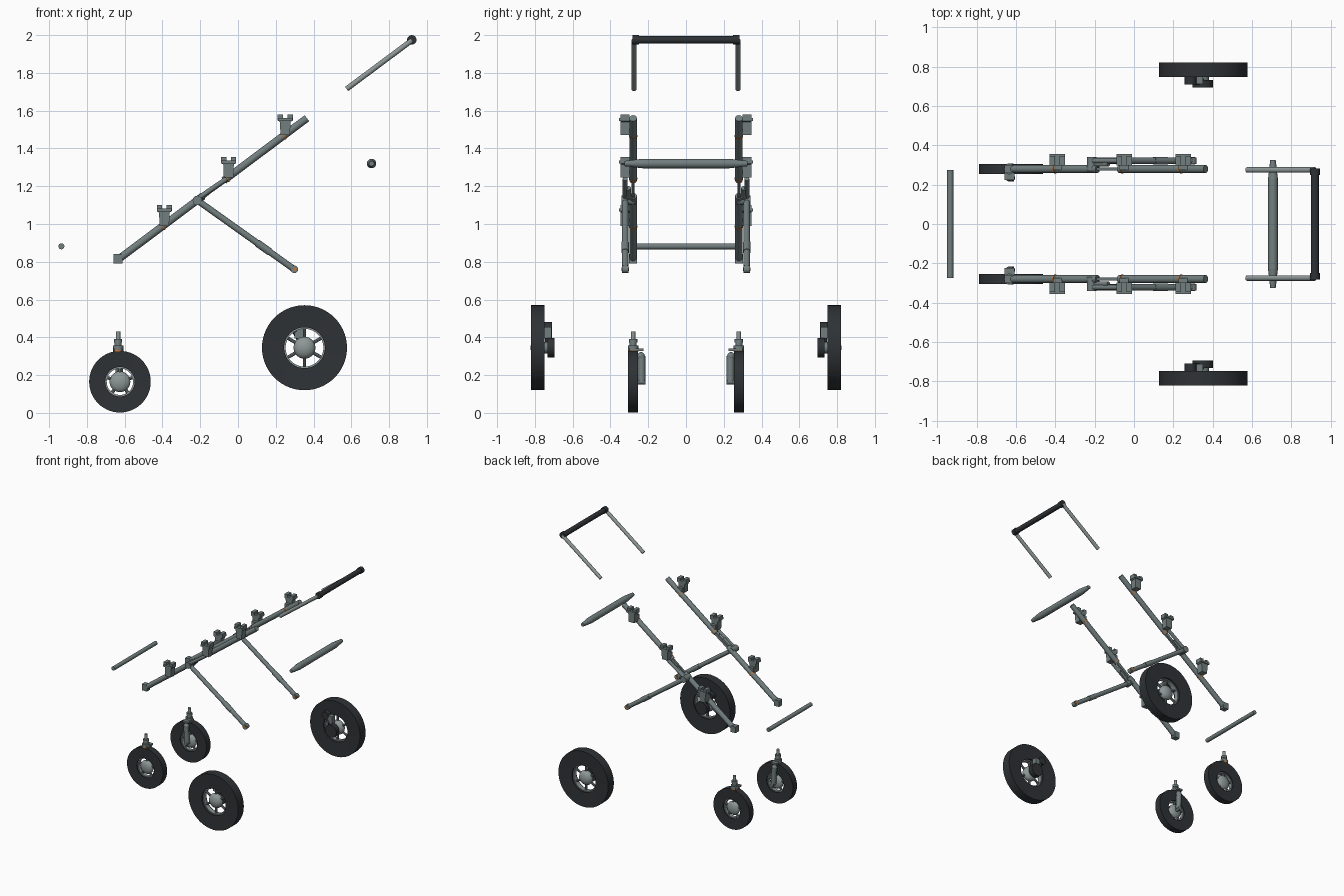
import bpy, bmesh
from math import cos, sin, pi
from mathutils import Vector, Matrix

cube = bpy.data.objects.get("Cube")
if cube:
    bpy.data.objects.remove(cube)


def material(name, rgb):
    m = bpy.data.materials.new(name)
    m.use_nodes = True
    m.diffuse_color = (*rgb, 1)
    m.node_tree.nodes["Principled BSDF"].inputs["Base Color"].default_value = (*rgb, 1)
    return m


METAL = material("grey metal", (0.17, 0.21, 0.21))
LIGHT = material("light metal", (0.27, 0.31, 0.31))
RUBBER = material("black rubber", (0.028, 0.032, 0.036))
ORANGE = material("orange trim", (0.55, 0.17, 0.03))


def finish(name, bm, mat):
    bmesh.ops.recalc_face_normals(bm, faces=bm.faces)
    me = bpy.data.meshes.new(name)
    bm.to_mesh(me)
    bm.free()
    me.materials.append(mat)
    ob = bpy.data.objects.new(name, me)
    bpy.context.collection.objects.link(ob)
    bpy.ops.object.select_all(action="DESELECT")
    ob.select_set(True)
    bpy.context.view_layer.objects.active = ob
    bpy.ops.object.shade_smooth_by_angle()
    return ob


def tube(name, a, b, r, mat, r2=None, sides=20):
    a, b = Vector(a), Vector(b)
    turn = (b - a).to_track_quat("Z", "Y").to_matrix().to_4x4()
    bm = bmesh.new()
    bmesh.ops.create_cone(bm, cap_ends=True, segments=sides, radius1=r,
                          radius2=r if r2 is None else r2, depth=(b - a).length,
                          matrix=Matrix.Translation((a + b) / 2) @ turn)
    return finish(name, bm, mat)


def ball(name, c, size, mat):
    bm = bmesh.new()
    bmesh.ops.create_uvsphere(bm, u_segments=24, v_segments=14, radius=1,
                              matrix=Matrix.Translation(c) @ Matrix.Diagonal((*size, 1)))
    return finish(name, bm, mat)


def box(name, c, size, mat):
    bm = bmesh.new()
    bmesh.ops.create_cube(bm, size=1, matrix=Matrix.Translation(c) @ Matrix.Diagonal((*size, 1)))
    return finish(name, bm, mat)


def ring(name, c, profile, mat, steps=56):
    """Closed (radius, y) profile revolved around the y axis."""
    bm = bmesh.new()
    verts = [bm.verts.new((r, y, 0)) for r, y in profile]
    edges = [bm.edges.new((verts[i - 1], verts[i])) for i in range(len(verts))]
    bmesh.ops.spin(bm, geom=verts + edges, cent=(0, 0, 0), axis=(0, 1, 0),
                   angle=2 * pi, steps=steps, use_merge=True)
    bmesh.ops.remove_doubles(bm, verts=bm.verts, dist=1e-5)
    bmesh.ops.translate(bm, verts=bm.verts, vec=c)
    return finish(name, bm, mat)


def slab(name, outline, y0, y1, mat):
    """Outline in x and z, extruded along y."""
    bm = bmesh.new()
    face = bm.faces.new([bm.verts.new((x, y0, z)) for x, z in outline])
    out = bmesh.ops.extrude_face_region(bm, geom=[face])
    bmesh.ops.translate(bm, verts=[v for v in out["geom"] if isinstance(v, bmesh.types.BMVert)],
                        vec=(0, y1 - y0, 0))
    return finish(name, bm, mat)


def wheel(name, c, outer, inner, hub, half, spokes):
    cx, cy, cz = c
    ring(name + "_tyre", c, [(inner + 0.008, -half * 0.85), (outer, -half),
                             (outer, half), (inner + 0.008, half * 0.85)], RUBBER)
    ring(name + "_rim", c, [(inner, -half * 0.5), (inner + 0.012, -half * 0.5),
                            (inner + 0.012, half * 0.5), (inner, half * 0.5)], LIGHT)
    ball(name + "_hub", c, (hub, half * 1.05, hub), LIGHT)
    for i in range(spokes):
        a = 2 * pi * i / spokes + pi / 2
        d = Vector((cos(a), 0, sin(a)))
        tube(name + "_spoke", Vector(c) + d * hub * 0.6, Vector(c) + d * (inner + 0.005),
             0.009, METAL, sides=8)


# Main frame line in x and z
LOW, HIGH = Vector((-0.635, 0, 0.812)), Vector((0.365, 0, 1.56))


def on_frame(x, y):
    p = LOW.lerp(HIGH, (x - LOW.x) / (HIGH.x - LOW.x))
    return Vector((x, y, p.z))


for s, side in ((1, "left"), (-1, "right")):
    y = 0.28 * s
    # Folding side tubes with a thin hinge between them
    tube(side + "_lower_tube", on_frame(-0.635, y), on_frame(-0.185, y), 0.02, METAL)
    tube(side + "_upper_tube", on_frame(-0.075, y), on_frame(0.365, y), 0.02, METAL)
    slab(side + "_hinge_link", [(-0.21, 1.115), (-0.19, 1.155), (-0.06, 1.255), (-0.05, 1.23),
                                (-0.12, 1.18)], s * 0.272, s * 0.288, METAL)
    tube(side + "_hinge_arm", (-0.13, s * 0.305, 1.19), (-0.2, s * 0.305, 1.135), 0.013, METAL)
    box(side + "_tube_foot", (-0.635, y, 0.816), (0.046, 0.042, 0.05), METAL)

    # Rear leg with pivot, collar and open end
    top, end = Vector((-0.215, s * 0.322, 1.125)), Vector((0.295, s * 0.322, 0.762))
    tube(side + "_rear_leg", top, end, 0.017, METAL)
    tube(side + "_leg_collar", top.lerp(end, 0.62), top.lerp(end, 0.75), 0.02, METAL)
    tube(side + "_leg_pivot", (-0.215, s * 0.27, 1.125), (-0.215, s * 0.342, 1.125), 0.025, METAL)
    tube(side + "_leg_end", (0.298, s * 0.305, 0.76), (0.298, s * 0.339, 0.76), 0.02, METAL)
    tube(side + "_leg_end_pin", (0.3, s * 0.302, 0.76), (0.3, s * 0.342, 0.76), 0.01, ORANGE)

    # Upright sling connector beside the upper tube
    tube(side + "_upper_strut", (-0.22, s * 0.322, 1.13), (-0.06, s * 0.322, 1.24), 0.013, METAL)

    # Notched clamps with orange bands
    for x, z in ((-0.39, 1.1), (-0.05, 1.355), (0.25, 1.58)):
        half = [(0.012, -0.02), (0.012, 0), (0.04, 0), (0.04, -0.032), (0.028, -0.04), (0.025, -0.11)]
        pts = half + [(-u, w) for u, w in reversed(half)]
        slab(side + "_clamp", [(x + u, z + w) for u, w in pts], s * 0.298, s * 0.347, METAL)
        box(side + "_clamp_cap", (x, s * 0.327, z - 0.026), (0.078, 0.056, 0.016), METAL)
        box(side + "_clamp_foot", (x, s * 0.3, z - 0.085), (0.045, 0.05, 0.04), METAL)
        d = (HIGH - LOW).normalized() * 0.004
        p = on_frame(x - 0.01, y)
        tube(side + "_clamp_band", p - d, p + d, 0.0225, ORANGE)

    # Handle arm and corner
    tube(side + "_handle_arm", (0.575, s * 0.275, 1.715), (0.92, s * 0.275, 1.972), 0.014, LIGHT)
    tube(side + "_handle_corner", (0.92, s * 0.25, 1.975), (0.92, s * 0.282, 1.975), 0.025, RUBBER)

    # Front caster
    wheel(side + "_front_wheel", (-0.625, y, 0.165), 0.163, 0.07, 0.055, 0.026, 5)
    tube(side + "_caster_axle", (-0.625, s * 0.215, 0.165), (-0.625, y, 0.165), 0.014, METAL)
    tube(side + "_caster_arm", (-0.625, s * 0.235, 0.165), (-0.632, s * 0.235, 0.3), 0.02, METAL)
    ball(side + "_caster_arm_top", (-0.632, s * 0.238, 0.3), (0.022, 0.02, 0.022), METAL)
    box(side + "_caster_yoke", (-0.633, s * 0.262, 0.335), (0.05, 0.075, 0.014), METAL)
    tube(side + "_caster_band", (-0.635, y, 0.326), (-0.635, y, 0.334), 0.028, ORANGE)
    tube(side + "_caster_cup", (-0.635, y, 0.334), (-0.635, y, 0.356), 0.028, METAL)
    tube(side + "_caster_neck", (-0.635, y, 0.356), (-0.635, y, 0.372), 0.018, METAL)
    tube(side + "_caster_collar", (-0.635, y, 0.372), (-0.635, y, 0.392), 0.022, METAL)
    tube(side + "_caster_stem", (-0.635, y, 0.392), (-0.635, y, 0.432), 0.012, LIGHT)

    # Rear wheel and its suspension mount
    wheel(side + "_rear_wheel", (0.352, s * 0.785, 0.345), 0.225, 0.1, 0.058, 0.036, 6)
    tube(side + "_rear_hub_drum", (0.35, s * 0.695, 0.345), (0.35, s * 0.732, 0.345), 0.052, RUBBER)
    tube(side + "_rear_axle", (0.352, s * 0.72, 0.345), (0.352, s * 0.785, 0.345), 0.03, METAL)
    tube(side + "_mount_arm", (0.35, s * 0.728, 0.35), (0.3, s * 0.728, 0.44), 0.018, RUBBER)
    tube(side + "_mount_socket", (0.288, s * 0.71, 0.45), (0.288, s * 0.748, 0.45), 0.03, RUBBER)
    box(side + "_mount_block", (0.325, s * 0.73, 0.425), (0.05, 0.036, 0.06), METAL)

# Handle grip
tube("handle_grip", (0.92, -0.26, 1.975), (0.92, 0.26, 1.975), 0.02, RUBBER)

# Tapered bumper bar
tube("bumper_bar", (0.707, -0.23, 1.32), (0.707, 0.23, 1.32), 0.025, METAL)
for s in (1, -1):
    tube("bumper_bar_end", (0.707, s * 0.23, 1.32), (0.707, s * 0.325, 1.32), 0.025, METAL, 0.014)

# Front cross bar
tube("front_cross_bar", (-0.935, -0.275, 0.882), (-0.935, 0.275, 0.882), 0.016, METAL)
